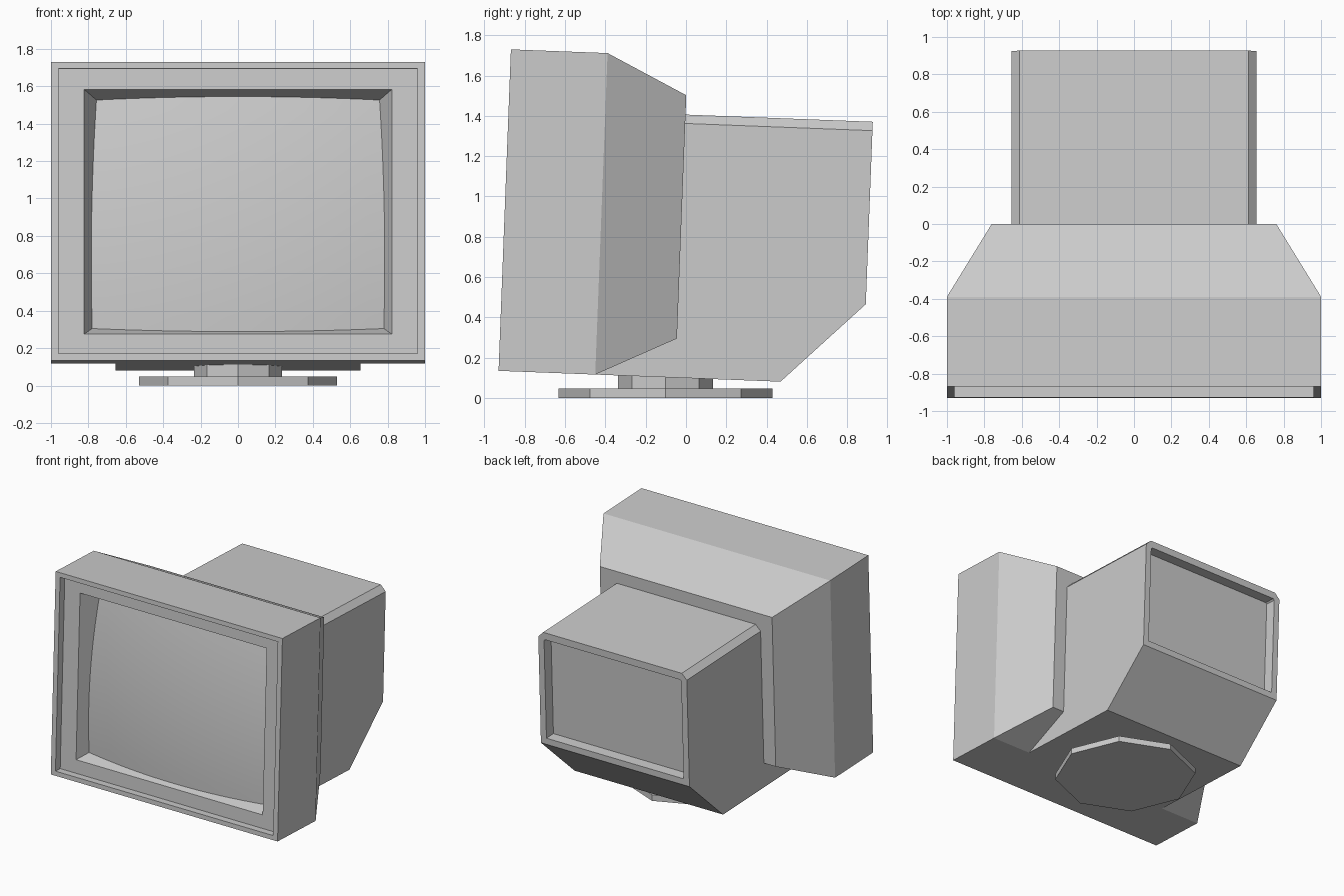
import bpy, bmesh, math

if "Cube" in bpy.data.objects:
    bpy.data.objects.remove(bpy.data.objects["Cube"])

TILT = math.radians(-2.2)


def finish(name, bm, fix=True):
    """Turn a bmesh into an object in the tilted frame of the monitor case."""
    if fix:
        bmesh.ops.recalc_face_normals(bm, faces=bm.faces)
    me = bpy.data.meshes.new(name)
    bm.to_mesh(me)
    bm.free()
    ob = bpy.data.objects.new(name, me)
    bpy.context.collection.objects.link(ob)
    ob.location = (0, -0.93, 0.135)
    ob.rotation_euler = (TILT, 0, 0)
    return ob


def loft(bm, rings, cap_start, cap_end):
    """Bridge successive rings of points with quads."""
    loops = [[bm.verts.new(p) for p in r] for r in rings]
    for a, b in zip(loops, loops[1:]):
        n = len(a)
        for i in range(n):
            bm.faces.new((a[i], a[(i + 1) % n], b[(i + 1) % n], b[i]))
    if cap_start:
        bm.faces.new(loops[0][::-1])
    if cap_end:
        bm.faces.new(loops[-1])


def rect(hx, y, z0, z1):
    return [(-hx, y, z0), (hx, y, z0), (hx, y, z1), (-hx, y, z1)]


def section(hx, y, z0, z1, c):
    return [(-hx, y, z0), (hx, y, z0), (hx, y, z1 - c),
            (hx - c, y, z1), (c - hx, y, z1), (-hx, y, z1 - c)]


# Front housing: recessed bezel, thin rim, straight body, tapered back
PANEL_Y, HX, Z0, Z1 = 0.06, 0.823, 0.142, 1.452
bm = bmesh.new()
loft(bm, [rect(HX, PANEL_Y, Z0, Z1),
          rect(0.96, PANEL_Y, 0.036, 1.56),
          rect(0.96, 0, 0.036, 1.56),
          rect(1.0, 0, 0, 1.596),
          rect(1.0, 0.48, 0, 1.596),
          rect(0.76, 0.878, 0.194, 1.402)], False, True)
finish("front_housing", bm)

# Rear housing: chamfered top, sloped underside, recessed back panel
bm = bmesh.new()
loft(bm, [section(0.655, 0.48, 0, 1.306, 0.044),
          section(0.655, 1.40, 0, 1.306, 0.044),
          section(0.655, 1.808, 0.40, 1.306, 0.044),
          section(0.605, 1.808, 0.45, 1.25, 0.01),
          section(0.605, 1.72, 0.45, 1.25, 0.01)], True, True)
finish("rear_housing", bm)


# Bulging screen, fitted to the sloping walls of the opening
def screen_point(s, t):
    d = 0.1
    for _ in range(8):
        x = s * (HX - 0.43 * d)
        z = (Z0 + Z1) / 2 + t * ((Z1 - Z0) / 2 - 0.335 * d)
        d = 0.033 + 0.092 * (x * x + (z - 0.54) ** 2)
    return (x, PANEL_Y + d, z)


N = 16
steps = [-1 + 2 * i / N for i in range(N + 1)]
bm = bmesh.new()
grid = [[bm.verts.new(screen_point(s, t)) for s in steps] for t in steps]
for j in range(N):
    for i in range(N):
        bm.faces.new((grid[j][i], grid[j][i + 1], grid[j + 1][i + 1], grid[j + 1][i]))
screen = finish("screen", bm, fix=False)
for p in screen.data.polygons:
    p.use_smooth = True

# Screen surround: one sloping wall on each side of the opening
bm = bmesh.new()
sides = [[(s, -1) for s in steps], [(1, t) for t in steps],
         [(-s, 1) for s in steps], [(-1, -t) for t in steps]]
for side in sides:
    outer = [bm.verts.new((s * HX, PANEL_Y, (Z0 + Z1) / 2 + t * (Z1 - Z0) / 2)) for s, t in side]
    inner = [bm.verts.new(screen_point(s, t)) for s, t in side]
    for i in range(N):
        bm.faces.new((outer[i], outer[i + 1], inner[i + 1], inner[i]))
finish("screen_surround", bm, fix=False)

# Octagonal foot and swivel neck
for name, r, z0, z1 in (("stand_base", 0.53, 0, 0.047), ("stand_neck", 0.235, 0.047, 0.112)):
    bpy.ops.mesh.primitive_cylinder_add(vertices=8, radius=r, depth=z1 - z0,
                                        location=(0, -0.102, (z0 + z1) / 2))
    bpy.context.object.name = name
